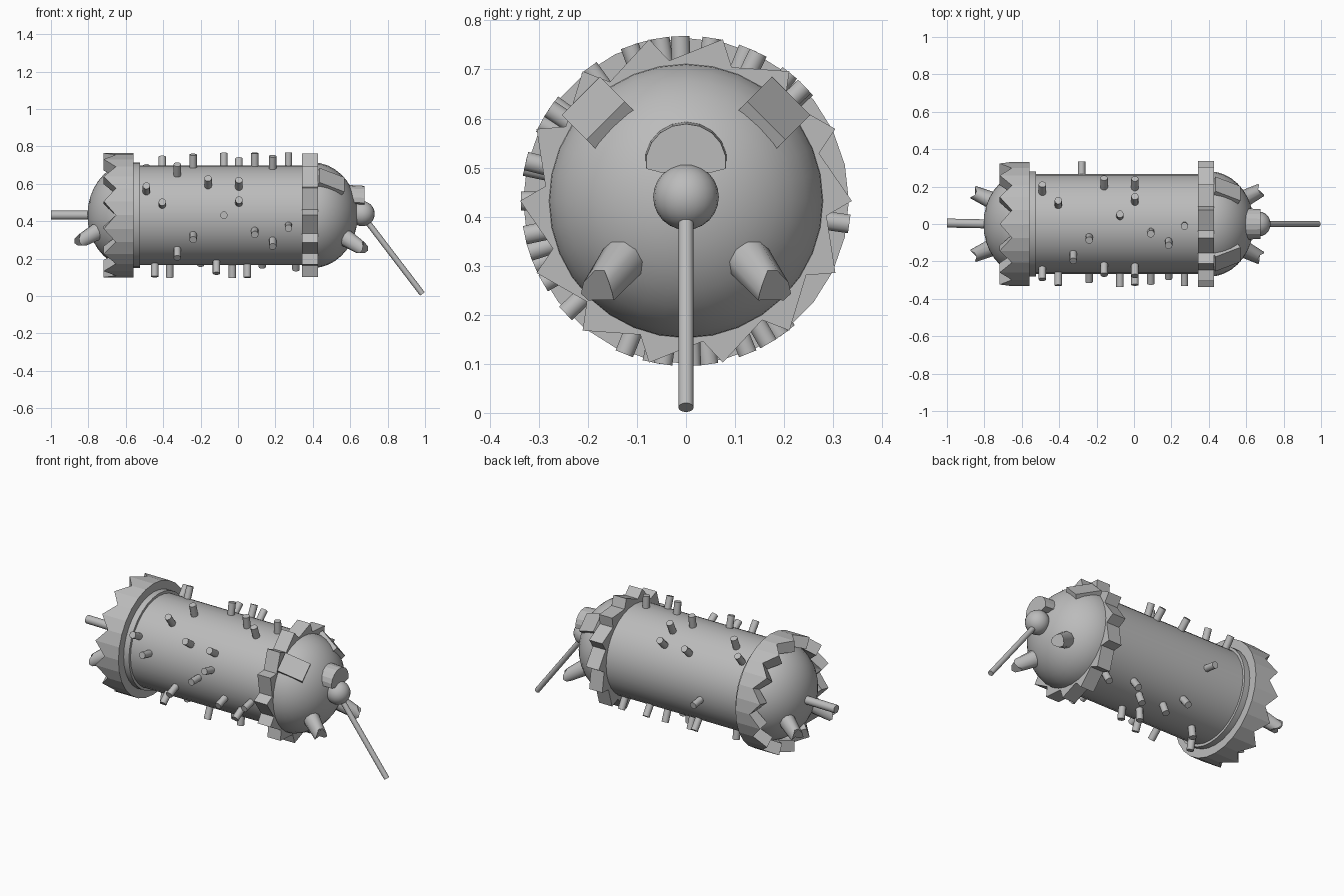
import bpy, math
from math import sin, cos, pi, radians
from mathutils import Vector, Matrix

if "Cube" in bpy.data.objects:
    bpy.data.objects.remove(bpy.data.objects["Cube"])

CZ = 0.432                      # height of the barrel axis
grey = bpy.data.materials.new("plain_grey")
grey.diffuse_color = (0.5, 0.5, 0.5, 1)
grey.use_nodes = True
grey.node_tree.nodes["Principled BSDF"].inputs["Base Color"].default_value = grey.diffuse_color


def make(name, verts, faces, smooth=None):
    me = bpy.data.meshes.new(name)
    me.from_pydata([tuple(v) for v in verts], [], faces)
    me.materials.append(grey)
    ob = bpy.data.objects.new(name, me)
    bpy.context.collection.objects.link(ob)
    bpy.ops.object.select_all(action='DESELECT')
    ob.select_set(True)
    bpy.context.view_layer.objects.active = ob
    bpy.ops.object.mode_set(mode='EDIT')
    bpy.ops.mesh.select_all(action='SELECT')
    bpy.ops.mesh.normals_make_consistent(inside=False)
    bpy.ops.object.mode_set(mode='OBJECT')
    if smooth:
        bpy.ops.object.shade_smooth_by_angle(angle=radians(smooth))
    return ob


def polar(x, r, a):
    """Point around the barrel axis; a = 0 points to +y, 90 degrees points up."""
    return Vector((x, r * cos(a), CZ + r * sin(a)))


def loft(name, rings, smooth=None, closed=False):
    """Skin equal-length rings; cap the ends, or join last to first when closed."""
    n, m = len(rings[0]), len(rings)
    verts = [v for ring in rings for v in ring]
    faces = []
    for j in range(m if closed else m - 1):
        k = (j + 1) % m
        for i in range(n):
            i2 = (i + 1) % n
            faces.append((j * n + i, j * n + i2, k * n + i2, k * n + i))
    if not closed:
        faces += [tuple(range(n)), tuple(range((m - 1) * n, m * n))]
    return make(name, verts, faces, smooth)


def rod(name, p, q, r1, r2=None, n=12, notch=0.0):
    """Tapered rod from p to q; notch cuts a V across its far end."""
    p, q = Vector(p), Vector(q)
    r2 = r1 if r2 is None else r2
    d = (q - p).normalized()
    u = d.cross(Vector((0, 0, 1)))
    u = u.normalized() if u.length > 0.01 else Vector((1, 0, 0))
    v = d.cross(u)
    ang = [2 * pi * i / n for i in range(n)]
    a = [p + r1 * (u * cos(t) + v * sin(t)) for t in ang]
    b = [q + r2 * (u * cos(t) + v * sin(t)) - d * notch * (1 - abs(cos(t))) for t in ang]
    return loft(name, [a, b], 40)


def circle(x, r, n=32):
    return [polar(x, r, 2 * pi * i / n) for i in range(n)]


# Barrel body
loft("barrel", [circle(-0.58, 0.267), circle(0.40, 0.267)], 40)

# Domed ends
for name, x0, s in (("front_dome", 0.40, 1), ("rear_dome", -0.565, -1)):
    rings = [circle(x0 - s * 0.04, 0.282)]
    for k in range(10):
        t = (pi / 2) * k / 9.05
        rings.append(circle(x0 + s * 0.24 * sin(t), 0.282 * cos(t)))
    loft(name, rings, 40)

# Crown-toothed collar at the rear
N = 14
ang = [pi * i / N for i in range(2 * N)]
tooth = [-0.718 if i % 2 else -0.653 for i in range(2 * N)]
loft("crown_collar", [
    [polar(-0.56, 0.265, a) for a in ang],
    [polar(-0.56, 0.332, a) for a in ang],
    [polar(x, 0.332, a) for x, a in zip(tooth, ang)],
    [polar(x, 0.265, a) for x, a in zip(tooth, ang)]], closed=True)

# Ratchet collar at the front
saw = []
for k in range(N):
    t = 2 * pi * k / N
    saw += [(0.288, t - radians(6)), (0.338, t)]
loft("ratchet_collar", [
    [polar(0.342, 0.25, a) for r, a in saw],
    [polar(0.342, r, a) for r, a in saw],
    [polar(0.428, r, a) for r, a in saw],
    [polar(0.428, 0.25, a) for r, a in saw]], closed=True)

# Pegs on the barrel: (x, degrees up from the front side)
pegs = [(-.49, 28), (-.405, 12), (-.325, 54), (-.24, 75), (-.16, 36), (.005, 34),
        (.005, 14), (-.075, 0), (-.24, -23), (-.325, -43), (.09, -18), (.185, -30),
        (.27, -12), (.185, 70), (-.49, 129), (-.405, 112), (-.16, 137), (.005, 136),
        (.005, 116), (-.075, 99), (.09, 81), (.27, 88),
        (-.445, -78), (-.365, -98), (-.2, -128), (-.115, -68), (-.115, -112),
        (-.03, -92), (.05, -82), (.05, -112), (.13, -125), (.31, -120), (-.28, 188)]
for i, (x, e) in enumerate(pegs):
    a = pi - radians(e)
    rod(f"peg_{i + 1}", polar(x, 0.24, a), polar(x, 0.336, a), 0.02, n=10)

# Tail
rod("tail", (-0.76, 0, 0.432), (-1.0, 0.005, 0.432), 0.024)

# Feet with notched tips, mirrored left and right
for s, side in ((-1, "left"), (1, "right")):
    rod(f"front_foot_{side}", (0.53, s * 0.105, 0.34), (0.68, s * 0.182, 0.243),
        0.052, 0.036, 10, 0.05)
    rod(f"rear_foot_{side}", (-0.70, s * 0.10, 0.375), (-0.86, s * 0.17, 0.283),
        0.052, 0.036, 10, 0.05)

# Ear plates lying on the front dome
for s, side in ((-1, "left"), (1, "right")):
    out = Vector((0, s * 0.707, 0.707))
    tan = Vector((0, -s * 0.707, 0.707))
    run = (Vector((0.13, 0, 0)) - out * 0.07).normalized()
    nor = Vector((0.07, 0, 0)) + out * 0.13
    nor.normalize()
    c = Vector((0.495, 0, CZ)) + out * 0.253
    rings = [[c + run * (k * 0.075) + tan * (a * 0.055) + nor * (b * 0.016)
              for a, b in ((-1, -1), (1, -1), (1, 1), (-1, 1))] for k in (-1, 1)]
    loft(f"ear_plate_{side}", rings)

# Nose ball, brow above it and the slanting nose rod
bpy.ops.mesh.primitive_uv_sphere_add(segments=20, ring_count=12, radius=0.067,
                                     location=(0.664, 0, 0.44))
nose = bpy.context.object
nose.name = "nose_ball"
nose.data.materials.append(grey)
bpy.ops.object.shade_smooth_by_angle(angle=radians(40))

arc = [radians(-10 + 200 * i / 10) for i in range(11)]
brow = [(0.085 * cos(t), 0.517 + 0.078 * sin(t)) for t in arc]
brow += [(-0.05, 0.495), (0.0, 0.505), (0.05, 0.495)]
loft("brow", [[(0.56, y, z) for y, z in brow], [(0.676, y * 0.96, z - 0.006) for y, z in brow]])

rod("nose_rod", (0.67, 0, 0.425), (0.986, 0, 0.011), 0.0155)
